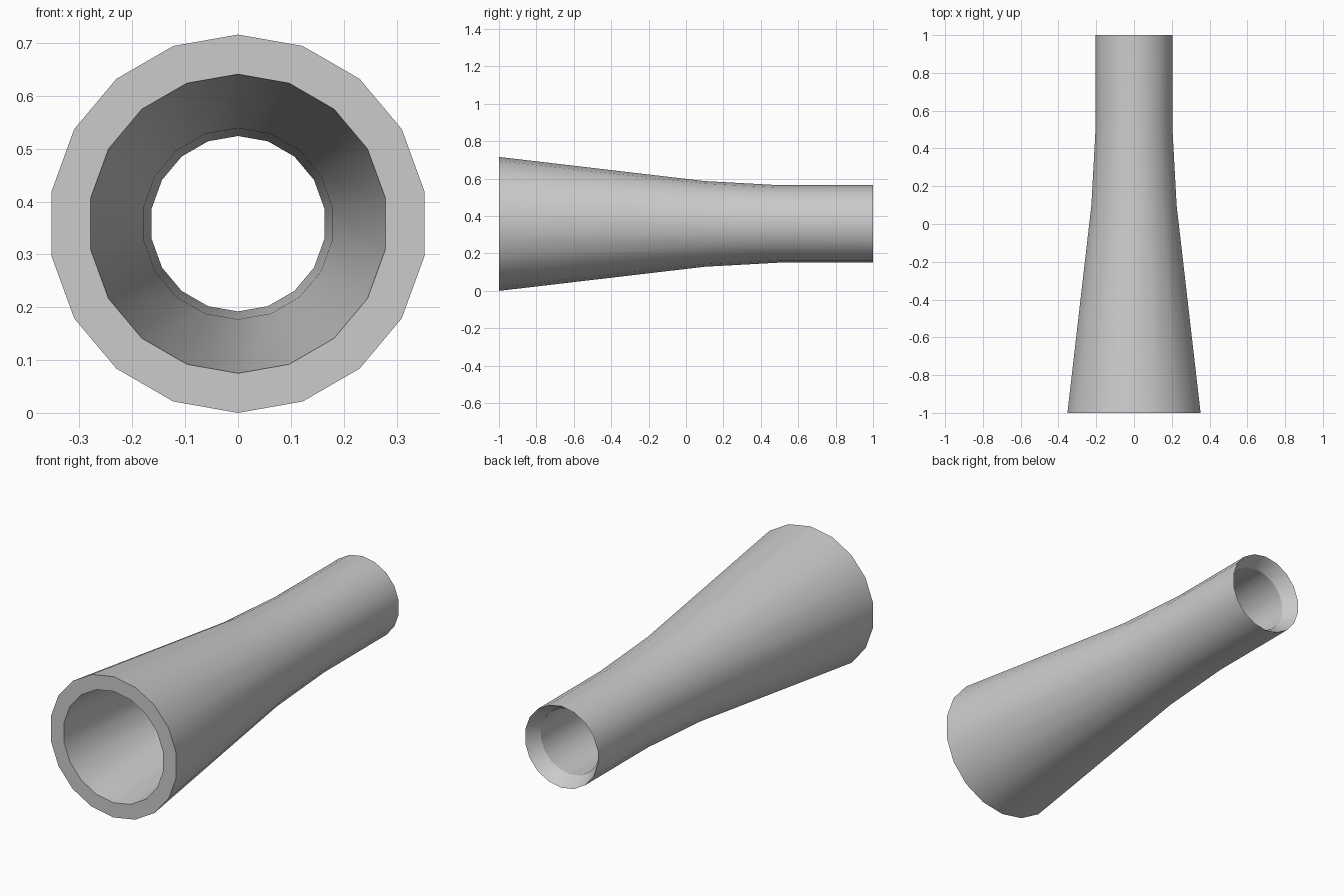
import bpy
import bmesh
from math import radians, sin, cos, tau

default_cube = bpy.data.objects.get("Cube")
if default_cube:
    bpy.data.objects.remove(default_cube, do_unlink=True)

SIDES = 18
CENTRE_Z = 0.358

# Closed wall section as (y, radius): outer skin to the back, then the bore forward
PROFILE = [
    (-1.0, 0.358), (0.1, 0.229), (0.5, 0.207), (1.0, 0.207),
    (0.93, 0.166), (0.5, 0.166), (0.1, 0.181), (-1.0, 0.283),
]

# Plain grey material
grey = bpy.data.materials.new("light_grey")
grey.use_nodes = True
colour = (0.6, 0.6, 0.6, 1.0)
grey.diffuse_color = colour
grey.node_tree.nodes["Principled BSDF"].inputs["Base Color"].default_value = colour

# Flared tube: one ring per profile point, bridged all the way round the wall
bm = bmesh.new()
rings = []
for y, radius in PROFILE:
    angles = [tau * i / SIDES for i in range(SIDES)]
    rings.append([bm.verts.new((radius * sin(a), y, CENTRE_Z + radius * cos(a)))
                  for a in angles])
for ring, following in zip(rings, rings[1:] + rings[:1]):
    for i in range(SIDES):
        j = (i + 1) % SIDES
        bm.faces.new((ring[i], ring[j], following[j], following[i]))
bmesh.ops.recalc_face_normals(bm, faces=bm.faces)

mesh = bpy.data.meshes.new("flared_tube")
bm.to_mesh(mesh)
bm.free()
mesh.materials.append(grey)
tube = bpy.data.objects.new("flared_tube", mesh)
bpy.context.collection.objects.link(tube)

# Smooth walls with crisp rims
bpy.ops.object.select_all(action="DESELECT")
tube.select_set(True)
bpy.context.view_layer.objects.active = tube
bpy.ops.object.shade_smooth_by_angle(angle=radians(25))
